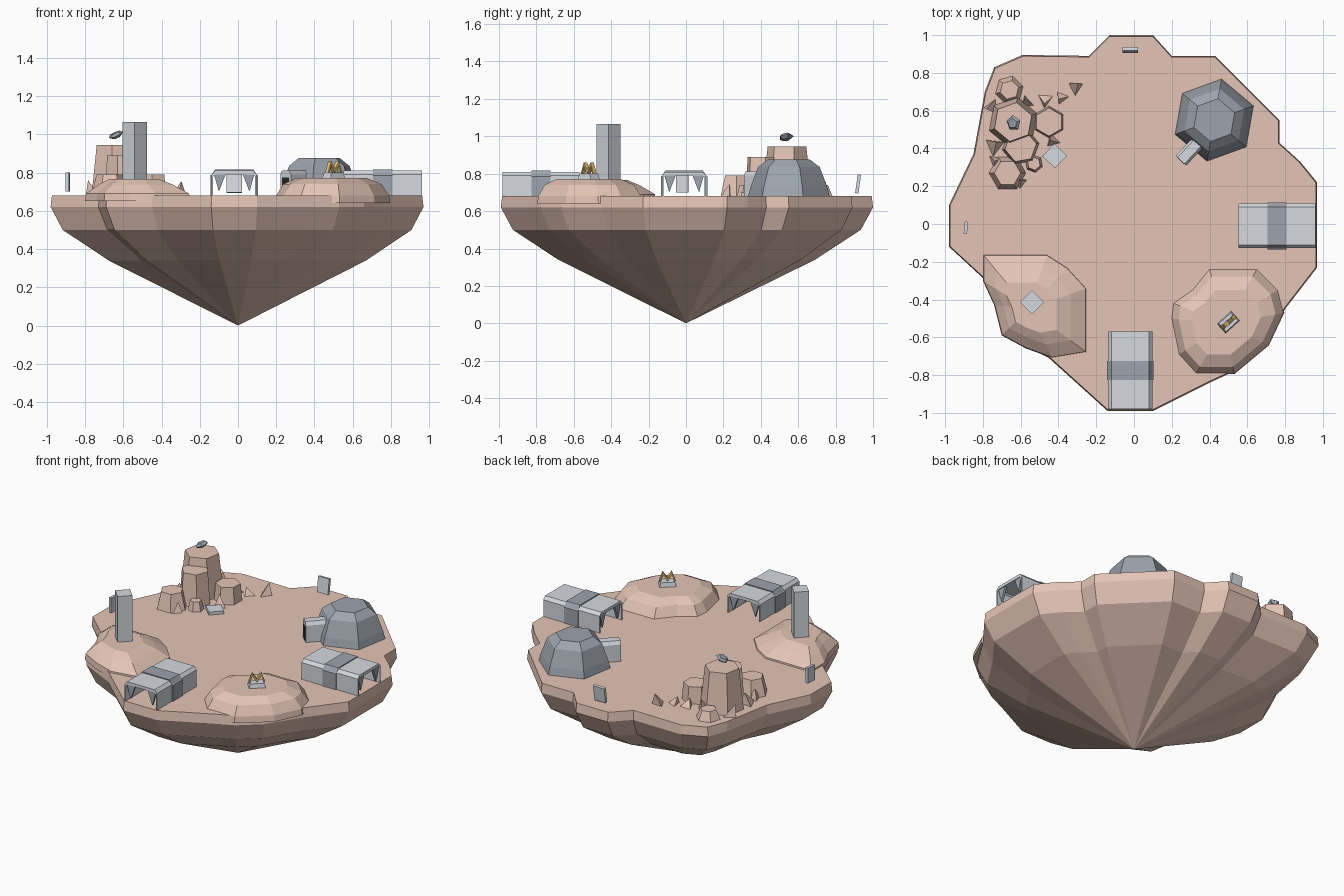
import bpy, bmesh, math, random
from mathutils import Matrix, Vector

if "Cube" in bpy.data.objects:
    bpy.data.objects.remove(bpy.data.objects["Cube"])

random.seed(4)


def material(name, rgb):
    m = bpy.data.materials.new(name)
    m.diffuse_color = (*rgb, 1)
    m.use_nodes = True
    m.node_tree.nodes["Principled BSDF"].inputs["Base Color"].default_value = m.diffuse_color
    return m


ROCK = material("rock", (0.78, 0.56, 0.47))
LIGHT = material("light_metal", (0.66, 0.69, 0.73))
DARK = material("dark_metal", (0.34, 0.37, 0.42))
BLACK = material("black", (0.02, 0.02, 0.02))
GOLD = material("gold", (0.8, 0.55, 0.2))


def loft(name, rings, mat, matrix=None):
    """Skin equal-length rings and cap both ends; a one-point ring is an apex."""
    bm = bmesh.new()
    vs = [[bm.verts.new(p) for p in r] for r in rings]
    for a, b in zip(vs, vs[1:]):
        n = max(len(a), len(b))
        for i in range(n):
            j = (i + 1) % n
            if len(b) == 1:
                bm.faces.new((a[i], a[j], b[0]))
            else:
                bm.faces.new((a[i], a[j], b[j], b[i]))
    for end in (vs[0], vs[-1]):
        if len(end) > 2:
            bm.faces.new(end)
    bmesh.ops.recalc_face_normals(bm, faces=bm.faces)
    me = bpy.data.meshes.new(name)
    bm.to_mesh(me)
    bm.free()
    me.materials.append(mat)
    ob = bpy.data.objects.new(name, me)
    if matrix:
        ob.matrix_world = matrix
    bpy.context.collection.objects.link(ob)
    return ob


def place(x, y, z=0, deg=0):
    return Matrix.Translation((x, y, z)) @ Matrix.Rotation(math.radians(deg), 4, 'Z')


def ngon(r, z, n=6, x=0, y=0, phase=0):
    return [(x + r * math.cos(math.radians(phase) + math.tau * i / n),
             y + r * math.sin(math.radians(phase) + math.tau * i / n), z) for i in range(n)]


def extrude_x(name, profile, x0, x1, mat, matrix):
    return loft(name, [[(x, y, z) for y, z in profile] for x in (x0, x1)], mat, matrix)


def box(name, sx, sy, z0, z1, mat, matrix, taper=1):
    c = [(-1, -1), (1, -1), (1, 1), (-1, 1)]
    return loft(name, [[(a * sx / 2 * t, b * sy / 2 * t, z) for a, b in c]
                       for z, t in ((z0, 1), (z1, taper))], mat, matrix)


# Floating island: rim outline shrinking to a point underneath
rim = [(-.13, 1), (.10, 1), (.20, .89), (.43, .89), (.77, .55), (.77, .43), (.88, .33),
       (.97, .22), (.97, -.23), (.80, -.45), (.66, -.67), (.53, -.78), (.40, -.84),
       (.10, -.99), (-.14, -.99), (-.45, -.71), (-.69, -.59), (-.73, -.35), (-.98, -.12),
       (-.98, .10), (-.85, .37), (-.79, .70), (-.74, .83), (-.59, .895), (-.24, .89)]
loft("island", [[(x * s, y * s, z) for x, y in rim] for z, s in
                ((.68, .993), (.62, 1), (.50, .935), (.34, .69))] + [[(0, 0, 0)]], ROCK)


# Mounds near the front edge
def mound(name, outline, cx, cy, steps):
    loft(name, [[(cx + (x - cx) * s, cy + (y - cy) * s, z) for x, y in outline]
                for z, s in steps], ROCK)


mound("right_mound", [(.40, -.24), (.65, -.24), (.76, -.35), (.79, -.47), (.71, -.64),
                      (.53, -.79), (.33, -.79), (.24, -.69), (.20, -.50), (.21, -.42), (.31, -.35)],
      .48, -.53, ((.64, 1.02), (.68, 1), (.74, .87), (.772, .62)))
mound("left_mound", [(-.80, -.16), (-.46, -.16), (-.35, -.23), (-.25, -.34), (-.25, -.68),
                     (-.43, -.71), (-.57, -.66), (-.70, -.59), (-.74, -.43), (-.80, -.30)],
      -.56, -.45, ((.65, 1), (.69, .98), (.735, .72), (.765, .48)))

# Watch tower on the left mound
box("tower", .09, .09, .745, 1.065, LIGHT, place(-.54, -.415, 0, 45))

# Gold beacon on the right mound
beacon = place(.50, -.52, 0, 42)
box("beacon_base", .105, .07, .765, .80, LIGHT, beacon, .8)
chevrons = [(-.05, .80), (-.027, .86), (0, .82), (.027, .86), (.05, .80),
            (.04, .80), (.027, .84), (0, .80), (-.027, .84), (-.04, .80)]
extrude_x("beacon_crest", chevrons, -.012, .012, GOLD, beacon @ Matrix.Rotation(math.pi / 2, 4, 'Z'))


# Open-ended huts: wall and roof shell, middle band, hanging end teeth
def hut(name, m):
    def shell(g):
        return [(-.118 - g, .675), (-.118 - g, .785), (-.118, .79), (-.10, .810 + g), (.10, .810 + g),
                (.118, .79), (.118 + g, .785), (.118 + g, .675), (.110, .675), (.110, .78), (.10, .79),
                (-.10, .79), (-.110, .78), (-.110, .675)]
    extrude_x(name + "_shell", shell(0), -.205, .205, LIGHT, m)
    extrude_x(name + "_band", shell(.006), -.05, .05, DARK, m)
    for x in (-.2, .185):
        for s in (-1, 1):
            tooth = [(s * .105, .79), (s * .045, .79), (s * .08, .70)]
            extrude_x(name + "_tooth", tooth, x, x + .015, DARK, m)


hut("right_hut", place(.757, -.01))
hut("front_hut", place(-.02, -.775, 0, 90))

# Hexagonal dome with its entrance porch
loft("dome", [ngon(r, z, phase=20) for z, r in ((.675, .222), (.73, .208), (.835, .168), (.875, .115))],
     DARK, place(.425, .55))
porch = place(.30, .39, 0, 47)
extrude_x("porch", [(-.038, .675), (-.038, .79), (-.025, .812), (.025, .812), (.038, .79), (.038, .675)],
          -.075, .07, LIGHT, porch)
extrude_x("porch_door", [(-.025, .685), (-.025, .775), (.025, .775), (.025, .685)],
          -.077, -.07, BLACK, porch)

# Rock column cluster: x, y, base radius, top radius, height
for i, (x, y, r0, r1, z, ph) in enumerate((
        (-.64, .54, .135, .105, .945, 20), (-.60, .41, .10, .085, .89, 10),
        (-.45, .54, .085, .075, .79, 30), (-.67, .27, .10, .07, .79, 0),
        (-.66, .71, .08, .05, .74, 15), (-.53, .32, .05, .035, .74, 40))):
    loft("rock_column_%d" % i, [ngon(r0, .67, phase=ph), ngon(r1, z, phase=ph)], ROCK, place(x, y))

# Loose shards around the columns
for i, (x, y) in enumerate(((-.38, .67), (-.31, .72), (-.47, .66), (-.74, .41), (-.43, .44),
                            (-.60, .22), (-.75, .62), (-.57, .64), (-.73, .33))):
    r = random.uniform(.035, .06)
    tip = (random.uniform(-.03, .03), random.uniform(-.03, .03), .05 + random.random() * .04)
    loft("rock_shard_%d" % i, [ngon(r, 0, 3), [tip]], ROCK, place(x, y, .675, random.uniform(0, 120)))

# Floating stone above the tallest column
loft("floating_stone", [ngon(.022, -.014, 5), ngon(.042, 0, 5), ngon(.028, .014, 5)], DARK,
     place(-.638, .535, .995, 20) @ Matrix.Rotation(math.radians(-25), 4, 'Y'))

# Ground pad and the two standing panels
box("ground_pad", .092, .092, .675, .70, LIGHT, place(-.42, .36, 0, 47))
tilt = Matrix.Rotation(math.radians(-8), 4, 'X')
box("back_panel", .08, .018, -.05, .05, LIGHT, place(-.02, .92, .745) @ tilt)
box("left_panel", .065, .018, -.05, .05, LIGHT, place(-.89, -.02, .75, 84))
